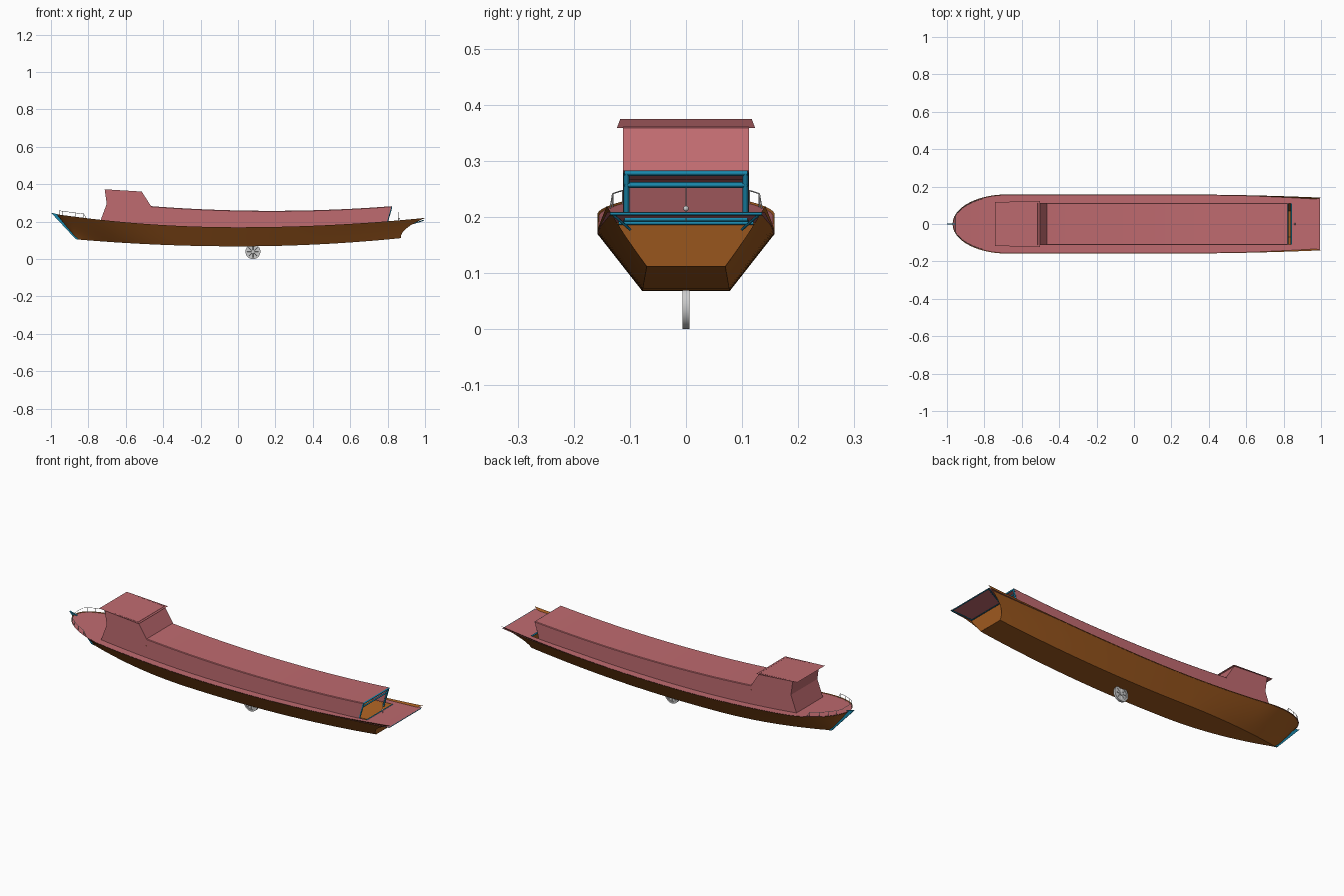
import bpy, bmesh, math

if "Cube" in bpy.data.objects:
    bpy.data.objects.remove(bpy.data.objects["Cube"])

def material(name, rgb):
    m = bpy.data.materials.new(name)
    m.diffuse_color = (*rgb, 1)
    m.use_nodes = True
    m.node_tree.nodes["Principled BSDF"].inputs["Base Color"].default_value = m.diffuse_color
    return m

BROWN = material("hull_brown", (0.36, 0.105, 0.014))
RED = material("deck_red", (0.52, 0.145, 0.16))
BLUE = material("trim_blue", (0.01, 0.25, 0.42))

def mesh_object(name, verts, faces, mat=None, smooth=None):
    bm = bmesh.new()
    vs = [bm.verts.new(v) for v in verts]
    for f in faces:
        bm.faces.new([vs[i] for i in f])
    bmesh.ops.remove_doubles(bm, verts=bm.verts, dist=1e-5)
    bmesh.ops.recalc_face_normals(bm, faces=bm.faces)
    me = bpy.data.meshes.new(name)
    bm.to_mesh(me)
    bm.free()
    ob = bpy.data.objects.new(name, me)
    bpy.context.collection.objects.link(ob)
    if mat:
        me.materials.append(mat)
    if smooth:
        bpy.context.view_layer.objects.active = ob
        ob.select_set(True)
        bpy.ops.object.shade_smooth_by_angle(angle=math.radians(smooth))
        ob.select_set(False)
    return ob

def loft(name, rows, mat, smooth=None, skip=lambda i, j: False):
    n = len(rows[0])
    faces = [(i*n+j, i*n+j+1, (i+1)*n+j+1, (i+1)*n+j)
             for i in range(len(rows)-1) for j in range(n-1) if not skip(i, j)]
    return mesh_object(name, [v for r in rows for v in r], faces, mat, smooth)

def prism(name, profile, half_width, mat):
    n = len(profile)
    verts = [(x, s*half_width, z) for s in (-1, 1) for x, z in profile]
    faces = [tuple(range(n)), tuple(range(n, 2*n))]
    faces += [(i, (i+1) % n, n+(i+1) % n, n+i) for i in range(n)]
    return mesh_object(name, verts, faces, mat)

def bars(name, paths, radius, mat=None):
    cu = bpy.data.curves.new(name, 'CURVE')
    cu.dimensions = '3D'
    cu.bevel_depth, cu.bevel_resolution = radius, 0
    cu.use_fill_caps = True
    for path in paths:
        sp = cu.splines.new('POLY')
        sp.points.add(len(path)-1)
        for p, co in zip(sp.points, path):
            p.co = (*co, 1)
    ob = bpy.data.objects.new(name, cu)
    bpy.context.collection.objects.link(ob)
    if mat:
        cu.materials.append(mat)
    return ob

# Hull lines: sheer height, keel height, deck height and plan half-width
def sheer(x):
    return 0.17 + (0.074 if x < 0 else 0.05) * x*x
def keel(x):
    return 0.068 + (0.05 if x < 0 else 0.058) * x*x
def deck(x):
    return sheer(x) - 0.003 - 0.008*max(0, (x-0.6)/0.4)
def beam(x):
    if x < -0.68:
        return 0.158*math.sqrt(max(0, 1-((-0.68-x)/0.29)**2))
    return 0.158 - 0.017*max(0, (x-0.2)/0.8)**2
def floor_width(t):
    x = -0.86 + 1.73*t
    if x < -0.25:
        return 0.078*(1-((-0.25-x)/0.61)**2)
    return 0.078 - 0.008*max(0, x/0.87)**2

# Hull shell, open at the stern above the transom
def hull_point(t, f, side):
    start, end = -0.86-0.11*f, 0.87+0.13*f**2.2
    x = start + (end-start)*t
    xs = -0.97 + 1.97*t
    wb, ws = floor_width(t), beam(xs)
    return (x, side*(wb+(ws-wb)*f), keel(x)+(sheer(x)-keel(x))*f)

levels = [i/6 for i in range(7)]
stations = [(i/48)**1.7 for i in range(49)]
loft("hull", [[hull_point(t, f, -1) for f in reversed(levels)] +
              [hull_point(t, f, 1) for f in levels] for t in stations], BROWN, 30)

# Transom
mesh_object("transom", [(0.87, -0.07, 0.112), (0.87, 0.07, 0.112),
                        (0.88, 0.127, 0.19), (0.88, -0.127, 0.19)], [(0, 1, 2, 3)], BROWN)

# Deck with an opening under the cabin
xs = [-0.97 + 0.235*(i/14)**1.8 for i in range(15)]
xs += [-0.735 + 1.58*i/24 for i in range(1, 25)] + [0.88, 0.92, 0.96, 0.995]
rows = []
for x in xs:
    w = max(0, beam(x)-0.001)
    c = min(0.11, w*0.75)
    rows.append([(x, y, deck(x)) for y in (-w, -c, c, w)])
loft("deck", rows, RED, 30, lambda i, j: j == 1 and 14 <= i < 38)

# Long cabin, open at the stern end
def roof(x):
    return 0.258 + 0.06*(x-0.18)**2
rows = []
for i in range(25):
    t = i/24
    xb, xt = -0.47+1.265*t, -0.465+1.285*t
    rows.append([(xb, -0.112, deck(xb)-0.002), (xt, -0.112, roof(xt)-0.003),
                 (xt, -0.109, roof(xt)), (xt, 0.109, roof(xt)),
                 (xt, 0.112, roof(xt)-0.003), (xb, 0.112, deck(xb)-0.002)])
loft("cabin", rows, RED, 25)

# Wheelhouse walls: front, both sides and sloping back
prof = [(-0.735, deck(-0.735)), (-0.702, 0.295), (-0.713, 0.373),
        (-0.515, 0.361), (-0.465, roof(-0.465)), (-0.47, deck(-0.47)-0.002),
        (-0.6, deck(-0.6)-0.002)]
n = len(prof)
mesh_object("wheelhouse", [(x, s*0.112, z) for s in (-1, 1) for x, z in prof],
            [tuple(range(n)), tuple(range(n, 2*n))] +
            [(i, i+1, n+i+1, n+i) for i in (0, 1, 3)], RED)
mesh_object("wheelhouse_roof", [(-0.743, -0.117, 0.375), (-0.743, 0.117, 0.375),
                                (-0.503, 0.123, 0.359), (-0.503, -0.123, 0.359)],
            [(0, 1, 2, 3)], RED)

# Blue stem at the bow
prism("stem", [(-1, 0.248), (-0.868, 0.107), (-0.852, 0.104), (-0.958, 0.238)], 0.004, BLUE)

# Blue frame round the cabin opening
frame = [[(0.79, s*0.106, 0.175), (0.82, s*0.106, 0.278)] for s in (-1, 1)]
frame += [[(x, -0.11, z), (x, 0.11, z)] for x, z in
          ((0.82, 0.278), (0.813, 0.257), (0.842, 0.196))]
bars("cabin_end_frame", frame, 0.005, BLUE)

# Blue stern beams under the deck overhang
stern = [[(0.992, -0.135, 0.206), (0.992, 0.135, 0.206)],
         [(0.885, -0.12, 0.189), (0.885, 0.12, 0.189)]]
stern += [[(0.99, s*0.132, 0.206), (0.895, s*0.1, 0.178)] for s in (-1, 1)]
bars("stern_beams", stern, 0.003, BLUE)

# Bow rail on short posts
rail_x = [-0.955 + 0.13*(i/8)**1.5 for i in range(9)]
def rail(x, s, h):
    return (x, s*(beam(x)-0.006), deck(x)+h)
top = [rail(x, -1, 0.024) for x in reversed(rail_x)] + [rail(x, 1, 0.024) for x in rail_x]
top = [rail(-0.81, -1, 0)] + top + [rail(-0.81, 1, 0)]
posts = [[rail(x, s, 0), rail(x, s, 0.024)] for s in (-1, 1) for x in rail_x[::2]]
bars("bow_rail", [top] + posts, 0.0012)

# Tiller post at the stern
bars("tiller_post", [[(0.86, 0, 0.19), (0.86, 0, 0.252)]], 0.001)
bpy.ops.mesh.primitive_uv_sphere_add(segments=12, ring_count=8, radius=0.005,
                                     location=(0.86, 0, 0.215))
bpy.context.object.name = "tiller_knob"

# Wheel under the hull: tyre ring, thin web, hub and spokes
def ring_point(a, r, y):
    return (0.08+r*math.cos(a), y, 0.04+r*math.sin(a))
section = [(0.031, -0.006), (0.04, -0.006), (0.04, 0.006), (0.031, 0.006), (0.031, -0.006)]
loft("wheel_tyre", [[ring_point(math.tau*i/32, r, y) for r, y in section]
                    for i in range(33)], None, 30)
for name, r, d in (("wheel_web", 0.032, 0.005), ("wheel_hub", 0.009, 0.012)):
    bpy.ops.mesh.primitive_cylinder_add(vertices=32, radius=r, depth=d, location=(0.08, 0, 0.04),
                                        rotation=(math.pi/2, 0, 0))
    bpy.context.object.name = name
bars("wheel_spokes", [[ring_point(math.tau*i/8, 0.008, y), ring_point(math.tau*i/8, 0.032, y)]
                      for i in range(8) for y in (-0.003, 0.003)], 0.0018)
